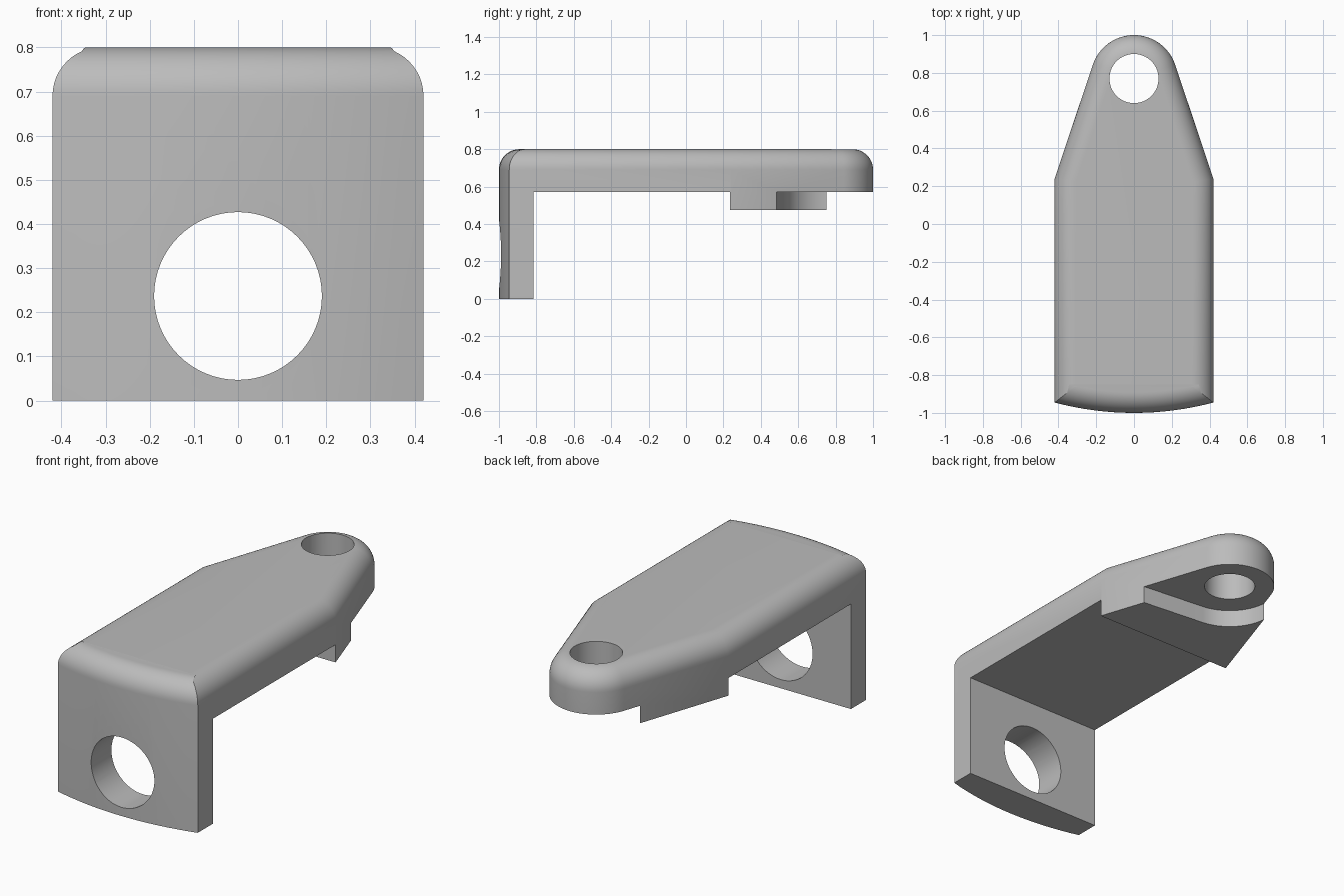
import bpy, bmesh, math
from mathutils import Vector

if "Cube" in bpy.data.objects:
    bpy.data.objects.remove(bpy.data.objects["Cube"])

HALF, TOP, ROUND = 0.42, 0.80, 0.11        # half width, height, top edge radius
TIP, TIP_R = Vector((0, 0.77)), 0.23       # centre and radius of the narrow end
SHOULDER_Y, FRONT_Y, SAG = 0.24, -1.0, 0.055

grey = bpy.data.materials.new("grey_metal")
grey.use_nodes = True
colour = (0.5, 0.5, 0.5, 1)
grey.diffuse_color = colour
grey.node_tree.nodes["Principled BSDF"].inputs["Base Color"].default_value = colour


def polar(centre, radius, angle):
    return centre + radius * Vector((math.cos(angle), math.sin(angle)))


def arc(centre, radius, start, end, steps):
    return [polar(centre, radius, start + (end - start) * i / steps) for i in range(steps + 1)]


def tangent_angle(centre, radius, point, side):
    """Angle on the circle where a line from the point touches it."""
    d = point - centre
    return math.atan2(d.y, d.x) + side * math.acos(radius / d.length)


def inset(pts, d):
    """Mitred inward offset of a counter-clockwise outline."""
    out = []
    for i, p in enumerate(pts):
        a, b = (p - pts[i - 1]).normalized(), (pts[(i + 1) % len(pts)] - p).normalized()
        n1, n2 = Vector((-a.y, a.x)), Vector((-b.y, b.x))
        out.append(p + d * (n1 + n2) / (1 + n1.dot(n2)))
    return out


def loft(name, layers):
    """Closed solid through (outline, height) layers."""
    bm = bmesh.new()
    rings = [[bm.verts.new((p.x, p.y, z)) for p in pts] for pts, z in layers]
    for low, high in zip(rings, rings[1:]):
        for i in range(len(low)):
            bm.faces.new((low[i - 1], low[i], high[i], high[i - 1]))
    bm.faces.new(rings[0][::-1])
    bm.faces.new(rings[-1])
    bmesh.ops.recalc_face_normals(bm, faces=bm.faces)
    mesh = bpy.data.meshes.new(name)
    bm.to_mesh(mesh)
    bm.free()
    ob = bpy.data.objects.new(name, mesh)
    bpy.context.collection.objects.link(ob)
    mesh.materials.append(grey)
    return ob


def rect(x0, x1, y0, y1):
    return [Vector(p) for p in ((x0, y0), (x1, y0), (x1, y1), (x0, y1))]


# Outline: bowed front, straight sides, taper to a round tip
shoulder = Vector((HALF, SHOULDER_Y))
tip_start = tangent_angle(TIP, TIP_R, shoulder, 1)
bow_r = (HALF ** 2 + SAG ** 2) / (2 * SAG)
bow = math.asin(HALF / bow_r)
down = -math.pi / 2
outline = arc(Vector((0, FRONT_Y + bow_r)), bow_r, down - bow, down + bow, 16)
outline += [shoulder] + arc(TIP, TIP_R, tip_start, math.pi - tip_start, 32)
outline.append(Vector((-HALF, SHOULDER_Y)))

# Solid block with rounded top edge
layers = [(outline, 0)]
for i in range(13):
    t = math.pi / 2 * i / 12
    layers.append((inset(outline, ROUND * (1 - math.cos(t))), TOP - ROUND * (1 - math.sin(t))))
bracket = loft("bracket", layers)

# Pocket around the tip hole that leaves a one-sided stop under the plate
pocket_r, edge = 0.25, Vector((0.337, 0.485))
touch = tangent_angle(TIP, pocket_r, edge, -1)
contact = polar(TIP, pocket_r, touch)
pocket = arc(TIP, pocket_r, -math.pi, touch, 32)
pocket += [contact + (edge - contact) * 3, Vector((1, 2)), Vector((-1, 2)), Vector((-1, TIP.y))]

circle = lambda c, r: arc(c, r, 0, math.tau * 63 / 64, 63)
wall_hole = loft("wall_hole", [(circle(Vector((0, 0)), 0.19), -0.5), (circle(Vector((0, 0)), 0.19), 0.5)])
wall_hole.rotation_euler.x = math.pi / 2
wall_hole.location = (0, -1, 0.237)

cutters = [
    loft("under_space", [(rect(-1, 1, -0.815, 0.235), z) for z in (-1, 0.57)]),
    loft("stop_underside", [(rect(-1.1, 1.1, 0, 2.1), z) for z in (-1.1, 0.475)]),
    loft("pocket", [(pocket, z) for z in (-1.2, 0.57)]),
    loft("tip_hole", [(circle(TIP, 0.13), z) for z in (-1.3, 1)]),
    wall_hole,
]

# Cut the block to shape
bpy.context.view_layer.objects.active = bracket
for cutter in cutters:
    mod = bracket.modifiers.new(cutter.name, "BOOLEAN")
    mod.operation, mod.solver, mod.object = "DIFFERENCE", "EXACT", cutter
    bpy.ops.object.modifier_apply(modifier=mod.name)
for cutter in cutters:
    bpy.data.objects.remove(cutter)

bpy.ops.object.select_all(action="DESELECT")
bracket.select_set(True)
bpy.ops.object.shade_smooth_by_angle(angle=math.radians(30))
